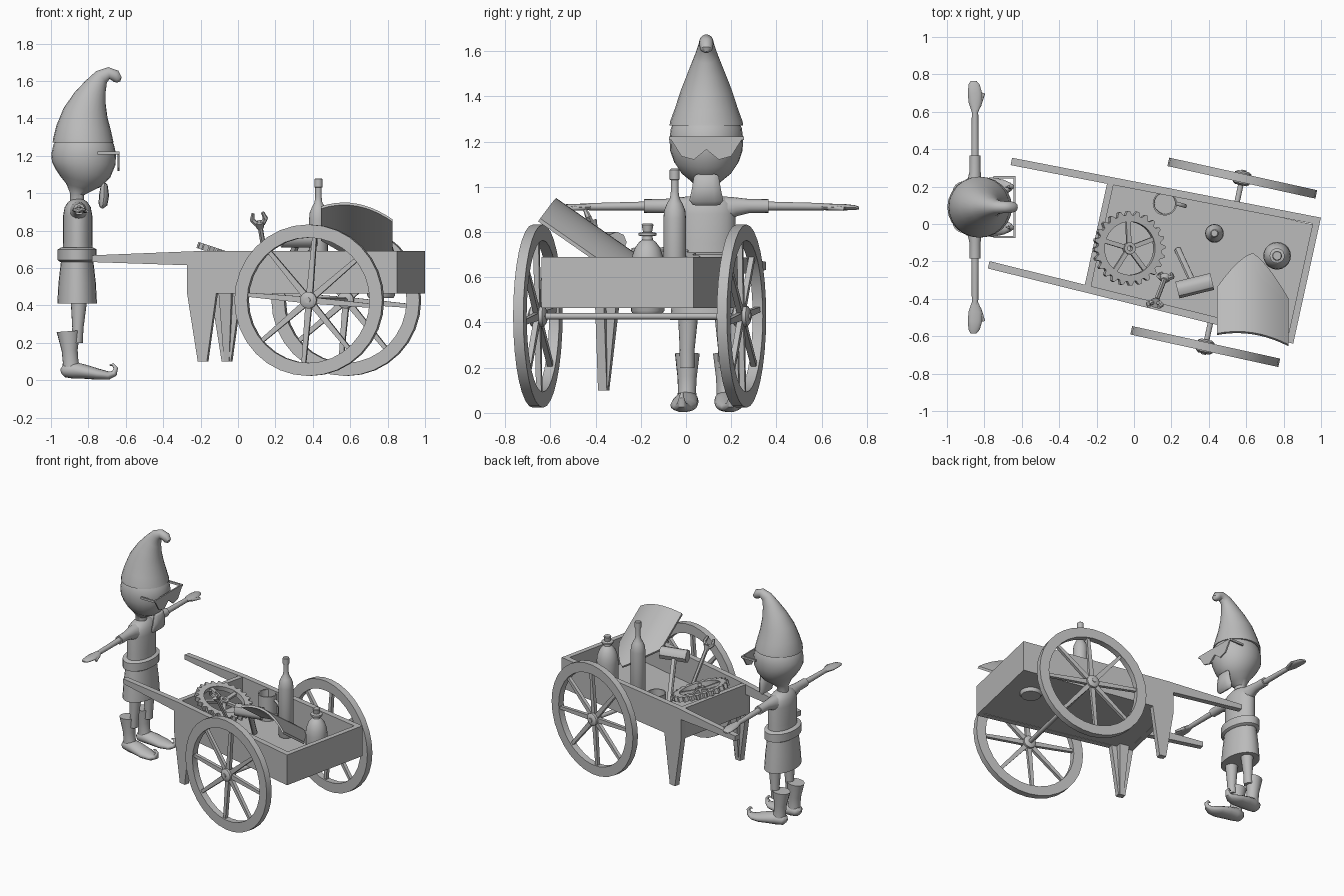
import bpy, bmesh, math
from mathutils import Vector, Matrix

V, I, PI = Vector, Matrix.Identity(4), math.pi
grey = bpy.data.materials.new("plain grey")
grey.diffuse_color = (0.5, 0.5, 0.5, 1)


def finish(name, bm, M=I, angle=35):
    bmesh.ops.transform(bm, matrix=M, verts=bm.verts)
    bmesh.ops.recalc_face_normals(bm, faces=bm.faces)
    me = bpy.data.meshes.new(name)
    bm.to_mesh(me)
    bm.free()
    me.materials.append(grey)
    me.polygons.foreach_set("use_smooth", [True] * len(me.polygons))
    me.set_sharp_from_angle(angle=math.radians(angle))
    ob = bpy.data.objects.new(name, me)
    bpy.context.collection.objects.link(ob)
    return ob


def skin(name, rings, M=I, closed=False, angle=35):
    """Bridge rings of points, capping the ends unless the profile is closed."""
    bm = bmesh.new()
    R = [[bm.verts.new(p) for p in r] for r in rings]
    n = len(R[0])
    for a, b in zip(R, R[1:] + R[:1] if closed else R[1:]):
        for i in range(n):
            bm.faces.new((a[i], a[(i + 1) % n], b[(i + 1) % n], b[i]))
    if not closed:
        bm.faces.new(R[0])
        bm.faces.new(R[-1])
    return finish(name, bm, M, angle)


def lathe(name, prof, n=24, M=I, closed=False):
    """Turn (radius, z) pairs about the z axis."""
    rings = [[(r * math.cos(2 * PI * i / n), r * math.sin(2 * PI * i / n), z) for i in range(n)]
             for r, z in prof]
    return skin(name, rings, M, closed)


def tube(name, pts, n=20, side=(0, 1, 0), M=I, angle=45):
    """Sweep ellipses along a path; each item is (x, y, z, radius across, radius along side)."""
    P, s, rings = [V(p[:3]) for p in pts], V(side), []
    for i, p in enumerate(pts):
        t = P[min(i + 1, len(P) - 1)] - P[max(i - 1, 0)]
        nrm = s.cross(t).normalized()
        rings.append([P[i] + nrm * p[3] * math.cos(2 * PI * k / n) + s * p[4] * math.sin(2 * PI * k / n)
                      for k in range(n)])
    return skin(name, rings, M, angle=angle)


def rod(name, a, b, r0, r1=None, n=12, M=I):
    a, b = V(a), V(b)
    t = (b - a).normalized()
    side = t.orthogonal().normalized()
    r1 = r1 or r0
    return tube(name, [(*a, r0, r0), (*b, r1, r1)], n, side, M)


def box(name, lo, hi, M=I):
    (x0, y0, z0), (x1, y1, z1) = lo, hi
    return skin(name, [[(x0, y0, z), (x1, y0, z), (x1, y1, z), (x0, y1, z)] for z in (z0, z1)], M)


def at(x, y, z=0):
    return Matrix.Translation((x, y, z))


# ---------- gnome (faces +x, centred on y = 0 before being moved) ----------
G = at(0, 0.09)
tube("head", [(-.86, 0, .95, .038, .038), (-.86, 0, .995, .038, .04), (-.85, 0, 1.03, .07, .07),
              (-.84, 0, 1.065, .115, .112), (-.83, 0, 1.11, .15, .143), (-.825, 0, 1.16, .17, .16),
              (-.825, 0, 1.21, .173, .163), (-.825, 0, 1.26, .162, .157), (-.825, 0, 1.31, .13, .13)], 24, M=G)
tube("hat", [(-.828, 0, 1.272, .163, .163), (-.828, 0, 1.29, .16, .16), (-.825, 0, 1.35, .146, .138),
             (-.815, 0, 1.43, .12, .112), (-.79, 0, 1.51, .088, .08), (-.76, 0, 1.575, .06, .053),
             (-.73, 0, 1.622, .042, .036), (-.69, 0, 1.642, .032, .031), (-.658, 0, 1.63, .031, .031),
             (-.642, 0, 1.607, .024, .026), (-.637, 0, 1.595, .008, .01)], 24, M=G)
tube("goatee", [(-.713, 0, 1.055, .006, .045), (-.715, 0, 1.045, .018, .055), (-.716, 0, .99, .027, .064),
                (-.722, 0, .94, .024, .075), (-.73, 0, .92, .008, .06)], 12, M=G)
lens = [(-.165, 1.222), (-.11, 1.135), (-.055, 1.12), (0, 1.165), (.055, 1.12), (.11, 1.135), (.165, 1.222)]
skin("glasses_lens", [[(x, y, z) for y, z in lens] for x in (-.643, -.633)], G)
for s in (-1, 1):
    box("glasses_arm", (-.75, s * .16 - .006, 1.207), (-.633, s * .16 + .006, 1.222), G)

tube("torso", [(-.857, 0, .62, .085, .135), (-.857, 0, .75, .078, .128), (-.857, 0, .88, .078, .13),
               (-.857, 0, .925, .07, .125), (-.857, 0, .953, .052, .09), (-.857, 0, .968, .03, .04)], 24, M=G)
tube("belt", [(-.86, 0, .632, .09, .14), (-.86, 0, .642, .104, .16), (-.86, 0, .70, .104, .16),
              (-.86, 0, .71, .085, .14)], 24, M=G)
tube("skirt", [(-.86, 0, .41, .106, .16), (-.86, 0, .52, .1, .15), (-.86, 0, .65, .085, .135)], 24, M=G)

for s in (-1, 1):
    X = (1, 0, 0)
    tube("sleeve", [(-.855, s * .08, .9, .06, .05), (-.853, s * .13, .912, .042, .04),
                    (-.85, s * .19, .915, .031, .03), (-.85, s * .275, .915, .03, .03)], 16, X, G)
    tube("arm", [(-.85, s * .26, .915, .02, .02), (-.85, s * .52, .912, .016, .017)], 12, X, G)
    tube("hand", [(-.85, s * .51, .912, .015, .018), (-.848, s * .56, .91, .015, .037),
                  (-.85, s * .61, .91, .014, .038), (-.855, s * .655, .908, .011, .03),
                  (-.858, s * .675, .906, .006, .016)], 12, X, G)
    rod("thumb", (-.83, s * .54, .908), (-.803, s * .61, .902), .012, .008, 8, G)
    tube("leg", [(-.86, s * .085, .2, .03, .032), (-.856, s * .085, .28, .03, .033),
                 (-.85, s * .08, .45, .046, .046)], 16, M=G)
    # boots with curled toes, splayed a little outwards
    B = G @ at(-.9, s * .085) @ Matrix.Rotation(s * .1, 4, 'Z') @ at(.9, 0)
    tube("boot_shaft", [(-.89, 0, .045, .05, .045), (-.895, 0, .1, .042, .04), (-.9, 0, .16, .043, .043),
                        (-.907, 0, .262, .063, .055)], 16, M=B)
    tube("boot_foot", [(-.945, 0, .045, .015, .02), (-.93, 0, .05, .034, .042), (-.88, 0, .054, .045, .052),
                       (-.82, 0, .046, .038, .058), (-.75, 0, .033, .03, .06), (-.69, 0, .025, .022, .04),
                       (-.66, 0, .037, .017, .022), (-.652, 0, .065, .012, .012), (-.668, 0, .085, .008, .007),
                       (-.685, 0, .08, .003, .003)], 16, M=B)

# ---------- cart (length along local x, axle at the local origin) ----------
C = at(.48, -.205) @ Matrix.Rotation(math.radians(-12.4), 4, 'Z')
side = [(-1.225, .632), (-1.225, .668), (-.66, .69), (.456, .69), (.456, .465), (-.54, .465),
        (-.592, .1), (-.642, .1), (-.70, .46), (-.70, .615)]
for s in (-1, 1):
    # one plate makes the bed side, shaft and leg; shafts converge towards the handles
    skin("cart_side", [[(u, s * (v - .025 * (.456 - u)), z) for u, z in side] for v in (.305, .345)], C)
    rod("leg_brace", (-.615, s * .29, .1), (-.615, s * .27, .48), .02, .05, 4, C)
    W = C @ at(0, s * .461, .428) @ Matrix.Rotation(PI / 2, 4, 'X')
    lathe("wheel_rim", [(.335, -.023), (.405, -.023), (.405, .023), (.335, .023)], 32, W, True)
    lathe("wheel_hub", [(.03, -.038), (.045, -.028), (.045, .028), (.03, .038)], 16, W)
    for k in range(8):
        S = W @ Matrix.Rotation(k * PI / 4 + math.radians(-5), 4, 'Z')
        skin("wheel_spoke", [[(r, -w, -.012), (r, w, -.012), (r, w, .012), (r, -w, .012)]
                             for r, w in ((.03, .017), (.345, .011))], S)
rod("axle", (0, -.505, .428), (0, .505, .428), .015, M=C)
box("cart_floor", (-.68, -.3, .467), (.44, .3, .495), C)
box("cart_end_board", (.42, -.335, .465), (.456, .335, .69), C)
box("cart_front_board", (-.70, -.29, .465), (-.665, .29, .688), C)

# ---------- load ----------
lathe("bottle", [(.045, .495), (.05, .505), (.05, .86), (.047, .895), (.035, .925), (.021, .95), (.017, .98),
                 (.017, 1.03), (.022, 1.032), (.022, 1.075), (.017, 1.08)], 20, at(.43, -.05))
lathe("flask", [(.066, .44), (.074, .452), (.074, .65), (.07, .69), (.056, .73), (.036, .757), (.024, .765),
                (.022, .782), (.04, .784), (.04, .796), (.02, .80), (.026, .832), (.022, .837)], 20,
      at(.765, -.17))
lathe("mug", [(.001, .5), (.065, .5), (.065, .68), (.057, .68), (.055, .515), (.001, .515)], 20, at(.165, .11))
arc = [(.06 + .05 * math.sin(a), -.014 * math.sin(a), .59 + .055 * math.cos(a), .008, .011)
       for a in [PI * k / 8 for k in range(9)]]
tube("mug_handle", arc, 8, M=at(.165, .11))

# toothed gear leaning on the front board
g = at(-.027, -.13, .66) @ Matrix.Rotation(math.radians(18.5), 4, 'Y')
T, N = 24, 96
rad = (.2, .2, .178, .178)
out = [(rad[i % 4], 2 * PI * i / N) for i in range(N)]
ring = lambda z, inner: [((.142 if inner else r) * math.cos(a), (.142 if inner else r) * math.sin(a), z)
                         for r, a in out]
skin("gear_ring", [ring(-.017, True), ring(-.017, False), ring(.017, False), ring(.017, True)], g, True)
lathe("gear_hub", [(.032, -.017), (.032, .02), (.014, .02), (.014, -.017)], 16, g, True)
for k in range(5):
    box("gear_spoke", (.028, -.012, -.01), (.148, .012, .01), g @ Matrix.Rotation(.35 + k * PI * .4, 4, 'Z'))

# hammer standing on its handle
rod("hammer_head", (.232, -.353, .755), (.418, -.307, .755), .046, n=8)
rod("hammer_handle", (.33, -.345, .785), (.235, -.14, .5), .019, n=8)

# double ended spanner
top, low = V((.115, -.42, .84)), V((.165, -.29, .55))
d = (low - top).normalized()
wx = (V((1, 0, 0)) - d * d.x).normalized()
rod("spanner_bar", top, low, .014, n=6)
for c, e in ((top, -d), (low, d)):
    rod("spanner_neck", c - e * .03, c + e * .005, .018, .03, 8)
    for s in (-1, 1):
        rod("spanner_jaw", c - e * .005 + wx * s * .015, c + e * .025 + wx * s * .038, .015, .013, 6)
        rod("spanner_tip", c + e * .02 + wx * s * .036, c + e * .06 + wx * s * .026, .014, .009, 6)

# curved shield leaning over the side, point down
down, nrm = V((0, .82, -.57)), V((0, .57, .82))
bm = bmesh.new()
cols = []
for i in range(11):
    w = i / 5 - 1
    base = V((.635 + .192 * w, -.615 - .03 * w, .895 - .035 * w)) + nrm * .06 * (1 - w * w)
    length = .3 + .22 * (1 - abs(w) ** 1.3)
    cols.append([bm.verts.new(base + down * length * j / 4) for j in range(5)])
for a, b in zip(cols, cols[1:]):
    for j in range(4):
        bm.faces.new((a[j], b[j], b[j + 1], a[j + 1]))
ext = bmesh.ops.extrude_face_region(bm, geom=bm.faces[:], use_keep_orig=True)
bmesh.ops.translate(bm, vec=nrm * -.016, verts=[v for v in ext["geom"] if isinstance(v, bmesh.types.BMVert)])
finish("shield", bm)
